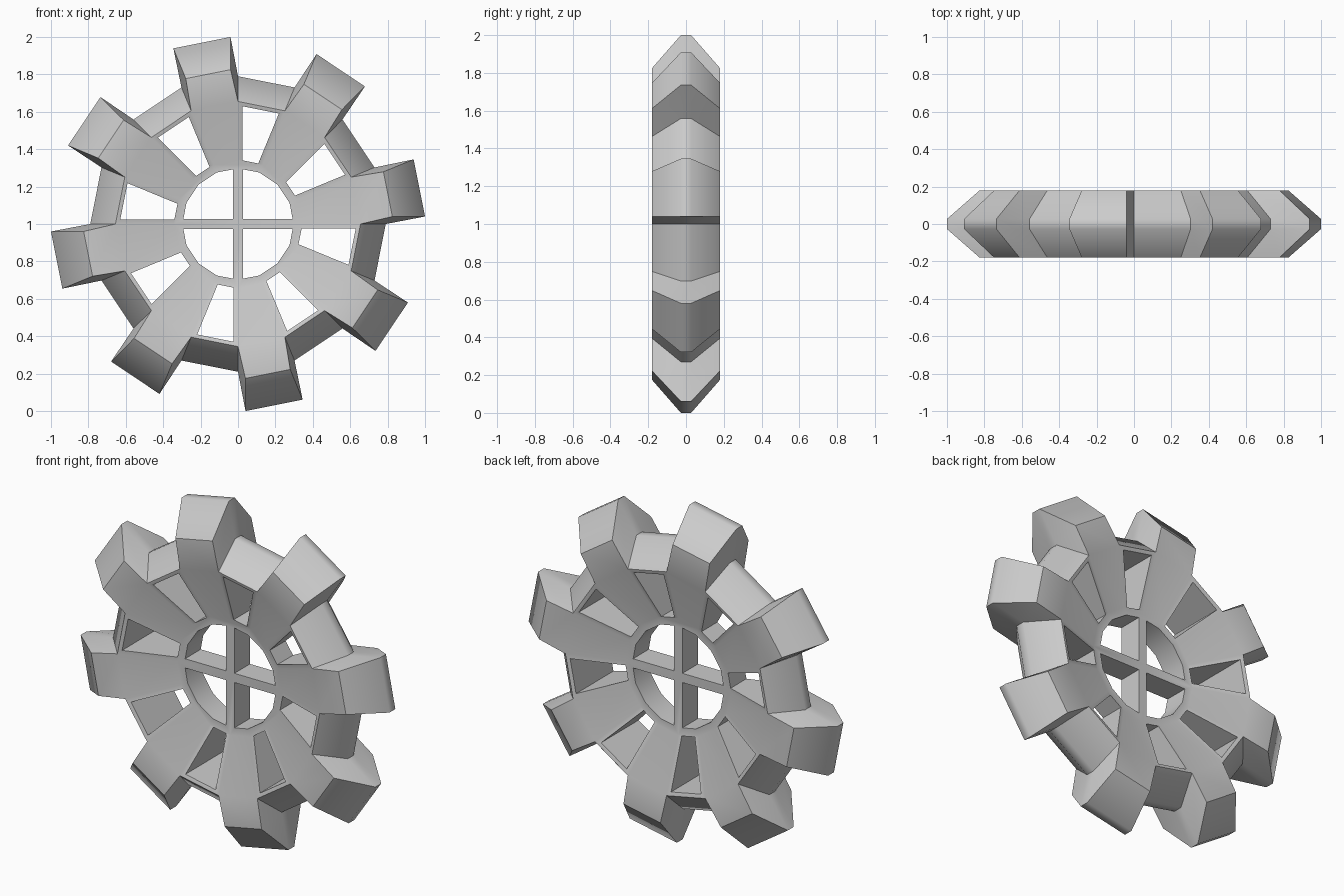
import bpy, bmesh
from math import cos, sin, radians

if "Cube" in bpy.data.objects:
    bpy.data.objects.remove(bpy.data.objects["Cube"])

HALF, MID = 0.18, 0.027      # half thickness, half width of the rim crest
HUB = 0.072                  # half thickness of the recessed hub
BAR = 0.027                  # half width of the hub cross bars


def polar(r, deg):
    return (r * cos(radians(deg)), r * sin(radians(deg)))


def rotate(p, deg):
    c, s = cos(radians(deg)), sin(radians(deg))
    return (p[0] * c - p[1] * s, p[0] * s + p[1] * c)


def loft(bm, layers):
    """Skin matching outlines [(y, [(x, z), ...]), ...] and cap both ends."""
    rings = [[bm.verts.new((x, y, z + 1)) for x, z in pts] for y, pts in layers]
    n = len(rings[0])
    for a, b in zip(rings, rings[1:]):
        for i in range(n):
            j = (i + 1) % n
            bm.faces.new((a[i], a[j], b[j], b[i]))
    bm.faces.new(rings[0])
    bm.faces.new(rings[-1])


def make_object(name, bm):
    bmesh.ops.remove_doubles(bm, verts=bm.verts, dist=1e-5)
    bmesh.ops.recalc_face_normals(bm, faces=bm.faces)
    me = bpy.data.meshes.new(name)
    bm.to_mesh(me)
    bm.free()
    ob = bpy.data.objects.new(name, me)
    bpy.context.collection.objects.link(ob)
    return ob


def gear_outline(root, tip, inset):
    pts = []
    for k in range(8):
        a = 90 + 45 * k
        pts += [polar(root, a), polar(tip, a + inset),
                polar(tip, a + 22.5 - inset), polar(root, a + 22.5)]
    return pts


# Gear body: crest in the middle, sloping to both faces, faces dished to the hub
hub = gear_outline(0.342, 0.342, 0)
root = gear_outline(0.655, 0.655, 0)
face = gear_outline(0.655, 0.826, 2.75)
crest = gear_outline(0.79, 1.0008, 2.3)
half = [(HUB, hub), (HALF, root), (HALF, face), (MID, crest)]
bm = bmesh.new()
loft(bm, [(-y, pts) for y, pts in half] + half[::-1])
gear = make_object("gear_wheel", bm)

# Cutters: spoke windows and the four quadrants of the hub opening
window = [polar(0.341, 86), polar(0.630, 87.8), polar(0.630, 69.7), polar(0.341, 71.5)]
edge = 0.292
quadrant = [(BAR, BAR), (edge, BAR), polar(0.298, 22.5), polar(0.298, 45),
            polar(0.298, 67.5), (BAR, edge)]
bm = bmesh.new()
for shape, count in ((window, 8), (quadrant, 4)):
    for k in range(count):
        pts = [rotate(p, 360 / count * k) for p in shape]
        loft(bm, [(-0.4, pts), (0.4, pts)])
cutter = make_object("opening_cutter", bm)
cutter.hide_render = True

mod = gear.modifiers.new("openings", 'BOOLEAN')
mod.operation = 'DIFFERENCE'
mod.solver = 'EXACT'
mod.object = cutter
bpy.context.view_layer.objects.active = gear
bpy.ops.object.modifier_apply(modifier=mod.name)
bpy.data.objects.remove(cutter)

# Smooth across the crest and shallow folds, keep everything else sharp
bm = bmesh.new()
bm.from_mesh(gear.data)
for f in bm.faces:
    f.smooth = True
for e in bm.edges:
    on_crest = all(abs(abs(v.co.y) - MID) < 1e-3 for v in e.verts)
    along = abs(e.verts[0].co.y - e.verts[1].co.y) < 1e-4
    e.smooth = (on_crest and along) or e.calc_face_angle(3.0) < radians(30)
bm.to_mesh(gear.data)
bm.free()
